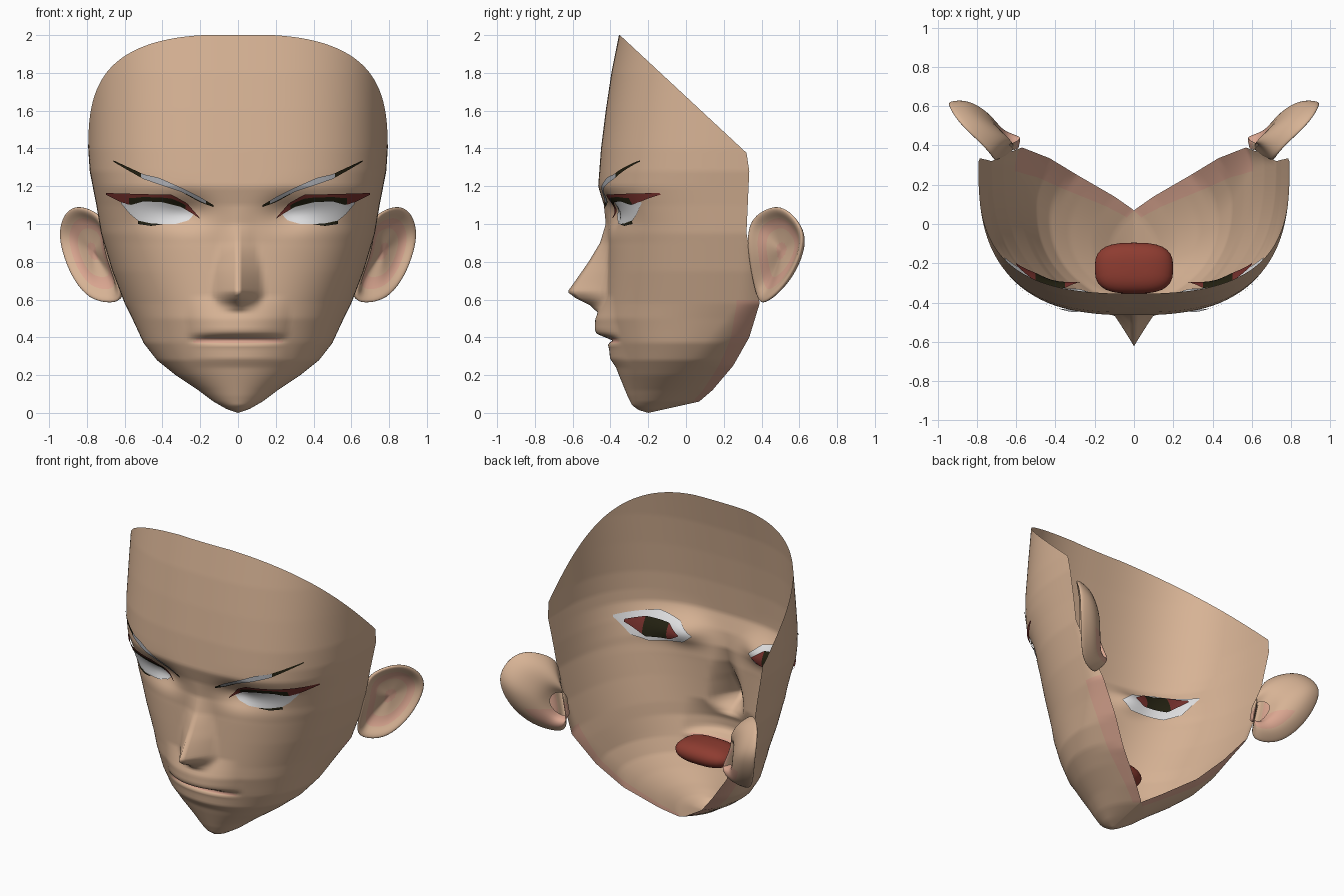
import bpy, bmesh, math
from mathutils import Vector

if "Cube" in bpy.data.objects:
    bpy.data.objects.remove(bpy.data.objects["Cube"])

COLORS = {"skin": (.68, .45, .30), "pink_skin": (.70, .38, .28), "mouth_red": (.27, .045, .03),
          "lash_red": (.18, .03, .025), "dark_olive": (.018, .016, .006),
          "eye_white": (.76, .76, .77), "brow_grey": (.42, .43, .46)}
MATS = {}
for name, c in COLORS.items():
    MATS[name] = bpy.data.materials.new(name)
    MATS[name].diffuse_color = (*c, 1)


def interp(table, v):
    if v <= table[0][0]:
        return table[0][1]
    for (a, p), (b, q) in zip(table, table[1:]):
        if v <= b:
            return p + (q - p) * (v - a) / (b - a)
    return table[-1][1]


def finish(name, bm, mats):
    me = bpy.data.meshes.new(name)
    for p in bm.faces:
        p.smooth = True
    bm.to_mesh(me)
    bm.free()
    for m in mats:
        me.materials.append(MATS[m])
    ob = bpy.data.objects.new(name, me)
    bpy.context.collection.objects.link(ob)
    return ob


# Head shape as functions of height: (z, value)
FRONT = [(0, -.2), (.015, -.25), (.04, -.285), (.09, -.31), (.2, -.355), (.28, -.385), (.4, -.41),
         (.5, -.43), (.7, -.42), (.9, -.41), (1, -.415), (1.1, -.435), (1.2, -.465), (1.4, -.45),
         (1.6, -.425), (1.8, -.395), (2, -.355)]
WIDTH = [(0, 0), (.02, .06), (.06, .13), (.12, .21), (.2, .33), (.28, .43), (.37, .5), (.5, .56),
         (.58, .6), (.75, .665), (.95, .725), (1.1, .75), (1.28, .785), (1.4, .793), (2, .79)]
WIDEST_Y = [(0, -.2), (.06, -.15), (.12, -.1), (.25, 0), (.4, .12), (.58, .28), (.75, .3), (.95, .315), (2, .32)]
EDGE_X = [(0, 0), (.06, 0), (.12, .1), (.25, .29), (.4, .43), (.58, .57), (.75, .65), (.95, .725), (1, .9)]
EDGE_Y = [(0, -.2), (.06, .07), (.12, .14), (.25, .25), (.4, .335), (.58, .39), (.75, .36),
          (.95, .32), (1.28, .335), (1.38, .32)]
POWER = [(0, 1.9), (.2, 2), (.5, 2.3), (.9, 2.6), (1.2, 2.8), (2, 2.7)]
NOSE = [(.53, 0), (.57, -.06), (.61, -.16), (.64, -.205), (.7, -.165), (.8, -.1), (.9, -.045), (1, -.01), (1.1, 0)]
NOSE_W = [(.54, .1), (.62, .14), (.75, .13), (.9, .1), (1.1, .08)]
LIPS = [(.24, 0), (.29, -.015), (.34, -.01), (.36, -.012), (.372, 0), (.385, .02), (.4, -.02),
        (.42, -.06), (.44, -.065), (.5, -.05), (.55, -.03), (.62, 0)]


def relief(x, z):
    """Nose, lips and eye sockets added to the plain head."""
    x = abs(x)
    d = interp(NOSE, z) * max(0, 1 - x / interp(NOSE_W, z)) ** 1.15
    d += interp(LIPS, z) * max(0, 1 - (x / .27) ** 2)
    d += .06 * math.exp(-((x - .27) / .12) ** 2 - ((z - 1.06) / .08) ** 2)
    d += .02 * math.exp(-((x - .45) / .12) ** 2 - ((z - 1.06) / .08) ** 2)
    return d


def face_y(x, z):
    n, w, yc = interp(POWER, z), interp(WIDTH, z), interp(WIDEST_Y, z)
    r = min(1, abs(x) / w)
    return yc - (yc - interp(FRONT, z)) * (1 - r ** n) ** (1 / n) + relief(x, z)


def section(z, count):
    """Half a head section from nose line to open back edge, evenly spaced."""
    n, w, yc, yf = interp(POWER, z), interp(WIDTH, z), interp(WIDEST_Y, z), interp(FRONT, z)
    xe, ye = min(w, interp(EDGE_X, z)), interp(EDGE_Y, z)
    pts = []
    for i in range(161):
        t = math.pi / 2 * i / 160
        pts.append(Vector((w * math.sin(t) ** (2 / n), yc - (yc - yf) * max(0, math.cos(t)) ** (2 / n))))
    for i in range(1, 31):
        t = i / 30
        pts.append((1 - t) ** 2 * Vector((w, yc)) + 2 * t * (1 - t) * Vector((w, (yc + ye) / 2))
                   + t * t * Vector((xe, ye)))
    dist = [0]
    for a, b in zip(pts, pts[1:]):
        dist.append(dist[-1] + (b - a).length)
    out, k = [], 0
    for j in range(count + 1):
        target = dist[-1] * j / count
        while k < len(pts) - 2 and dist[k + 1] < target:
            k += 1
        span = dist[k + 1] - dist[k]
        out.append(pts[k].lerp(pts[k + 1], min(1, (target - dist[k]) / span) if span > 0 else 0))
    return out


# Face shell
N, M = 56, 150
bm = bmesh.new()
rows = []
for i in range(M + 1):
    z = 2 * (i / M) ** 1.25
    half = section(z, N)
    rows.append([bm.verts.new(((1 if j >= 0 else -1) * half[abs(j)].x,
                               half[abs(j)].y + relief(half[abs(j)].x, z), z)) for j in range(-N, N + 1)])
for i in range(M):
    for j in range(2 * N):
        f = bm.faces.new((rows[i][j], rows[i][j + 1], rows[i + 1][j + 1], rows[i + 1][j]))
        c = f.calc_center_median()
        under_jaw = abs(j + .5 - N) / N > .89 and .06 < c.z < .6
        lip = abs(c.x) < .23 and .366 < c.z < .39 and c.y < -.2
        f.material_index = 1 if under_jaw or lip else 0
bmesh.ops.remove_doubles(bm, verts=bm.verts[:], dist=.0002)
# slanted hairline cut
bmesh.ops.bisect_plane(bm, geom=bm.verts[:] + bm.edges[:] + bm.faces[:], plane_co=(0, -.35, 2),
                       plane_no=(0, .93, 1), clear_outer=True)
finish("face", bm, ["skin", "pink_skin"])


def strip(name, low, high, offset, mats, rule=lambda x, v: 0, nv=5):
    """Pair of thin plates following the face between two lines."""
    x0, x1 = low[0][0], low[-1][0]
    for side, s in (("left", 1), ("right", -1)):
        bm = bmesh.new()
        cols = []
        for i in range(41):
            x = x0 + (x1 - x0) * i / 40
            a, b = interp(low, x), interp(high, x)
            cols.append([])
            for k in range(nv + 1):
                z = a + (b - a) * k / nv
                cols[-1].append(bm.verts.new((s * x, face_y(x, z) + offset, z)))
        for i in range(40):
            for k in range(nv):
                q = (cols[i][k], cols[i + 1][k], cols[i + 1][k + 1], cols[i][k + 1])
                f = bm.faces.new(q if s > 0 else q[::-1])
                f.material_index = rule(x0 + (x1 - x0) * (i + .5) / 40, (k + .5) / nv)
        finish(name + "_" + side, bm, mats)


# Eyes
EYE_LOW = [(.235, 1.05), (.26, 1.02), (.33, 1), (.46, 1), (.52, 1.01), (.57, 1.05), (.62, 1.11)]
EYE_HIGH = [(.235, 1.05), (.3, 1.09), (.4, 1.12), (.5, 1.13), (.62, 1.115)]
strip("eye", EYE_LOW, EYE_HIGH, -.008, ["eye_white"])
strip("eye_inner_rim", [(.21, 1.04), (.27, .99), (.48, .97), (.57, 1.01), (.66, 1.13)],
      [(.21, 1.045), (.3, 1.12), (.45, 1.16), (.66, 1.14)], .012, ["eye_white"])
strip("iris_back", [(.27, 1.05), (.33, 1.015), (.48, 1.01), (.6, 1.1)],
      [(.27, 1.055), (.35, 1.11), (.5, 1.13), (.6, 1.115)], .045, ["lash_red", "dark_olive"],
      lambda x, v: 1 if .35 < x < .5 else 0)
# Lashes
strip("upper_lash", [(.205, 1.03), (.24, 1.055), (.3, 1.09), (.4, 1.115), (.5, 1.12), (.57, 1.1),
                     (.63, 1.12), (.7, 1.155)],
      [(.205, 1.035), (.27, 1.11), (.35, 1.155), (.5, 1.158), (.7, 1.164)], -.016,
      ["lash_red", "dark_olive"], lambda x, v: 1 if .28 < x < .58 and v < .6 else 0)
strip("lower_lash", [(.4, .998), (.46, .99), (.53, 1.0)], [(.4, 1.0), (.46, 1.003), (.53, 1.018)],
      -.011, ["dark_olive"], nv=1)
# Eyebrows
strip("eyebrow", [(.13, 1.09), (.2, 1.115), (.3, 1.17), (.42, 1.21), (.5, 1.238), (.58, 1.283), (.66, 1.33)],
      [(.13, 1.1), (.2, 1.142), (.3, 1.192), (.42, 1.245), (.5, 1.263), (.58, 1.3), (.66, 1.337)], -.01,
      ["brow_grey", "dark_olive"], lambda x, v: 1 if x > .52 or x < .165 or (x < .28 and v < .2) else 0)

# Mouth cavity
bm = bmesh.new()
bmesh.ops.create_uvsphere(bm, u_segments=28, v_segments=16, radius=1)
for v in bm.verts:
    p = v.co
    v.co = (.2 * math.copysign(abs(p.x) ** .7, p.x), -.225 + .13 * math.copysign(abs(p.y) ** .7, p.y),
            .385 + .07 * p.z)
finish("mouth_cavity", bm, ["mouth_red"])

# Ears: rim outline lofted inward to a hollow and backward to the head
RIM = [(.71, .32, .93), (.72, .34, 1.02), (.77, .4, 1.07), (.86, .48, 1.1), (.92, .55, 1.06),
       (.95, .61, .98), (.945, .62, .89), (.9, .57, .75), (.83, .49, .64), (.75, .42, .585),
       (.61, .38, .58), (.645, .35, .7), (.69, .33, .82)]
CENTER, OUT = Vector((.82, .47, .86)), Vector((.77, -.64, 0))
ROOT = Vector((.645, .42, .78))
# scale about centre, depth along the outward direction, centre
RINGS = [(.12, -.06, CENTER), (.55, -.05, CENTER), (.76, -.03, CENTER), (.9, .0, CENTER),
         (1.03, 0, CENTER), (.98, -.03, CENTER), (.78, -.085, CENTER.lerp(ROOT, .12)),
         (.45, -.07, CENTER.lerp(ROOT, .6)), (.3, 0, ROOT)]
for side, s in (("left", 1), ("right", -1)):
    bm = bmesh.new()
    loops = []
    for scale, depth, mid in RINGS:
        loops.append([])
        for p in RIM:
            q = mid + (Vector(p) - CENTER) * scale + OUT * depth
            loops[-1].append(bm.verts.new((s * q.x, q.y, q.z)))
    bm.faces.new(loops[0]).material_index = 1
    for k in range(len(loops) - 1):
        for j in range(len(RIM)):
            j2 = (j + 1) % len(RIM)
            f = bm.faces.new((loops[k][j], loops[k][j2], loops[k + 1][j2], loops[k + 1][j]))
            low_back = k >= 6 and f.calc_center_median().z < .78
            f.material_index = 1 if k == 1 or low_back else 0
    bmesh.ops.recalc_face_normals(bm, faces=bm.faces[:])
    ear = finish("ear_" + side, bm, ["skin", "pink_skin"])
    ear.modifiers.new("smooth", "SUBSURF").levels = 2
    ear.modifiers["smooth"].render_levels = 2

for m in bpy.data.materials:
    if m.users and not m.is_grease_pencil:
        m.use_nodes = True
        m.node_tree.nodes["Principled BSDF"].inputs["Base Color"].default_value = m.diffuse_color
